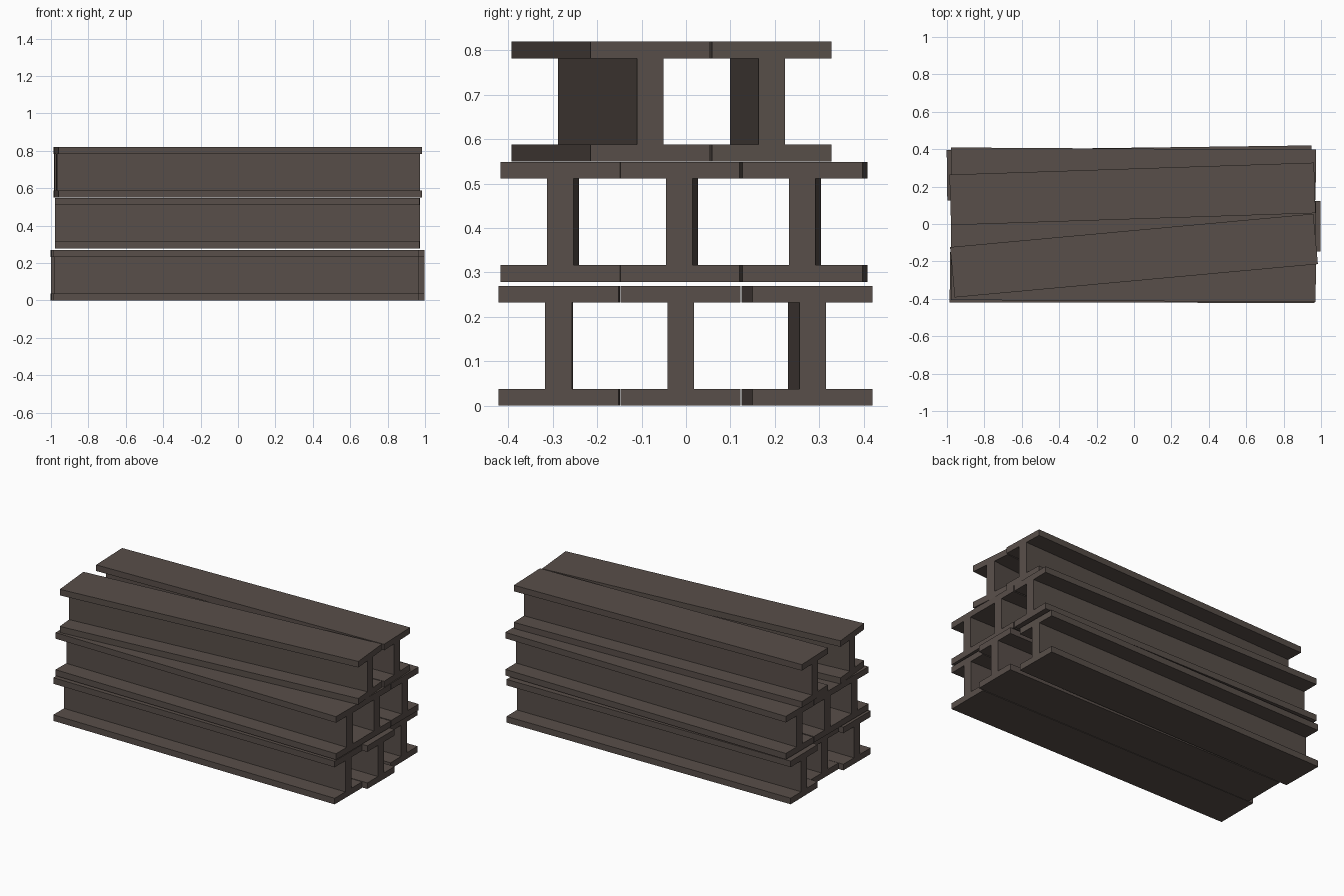
import bpy, bmesh, math
from mathutils import Matrix

if "Cube" in bpy.data.objects:
    bpy.data.objects.remove(bpy.data.objects["Cube"])

LENGTH, WIDTH, HEIGHT = 1.95, 0.27, 0.27
FLANGE, WEB = 0.038, 0.06

steel = bpy.data.materials.new("dark brown steel")
steel.diffuse_color = (0.098, 0.077, 0.067, 1)
steel.use_nodes = True
steel.node_tree.nodes["Principled BSDF"].inputs["Base Color"].default_value = steel.diffuse_color


def i_beam(name, x, y_left, y_right, z):
    """I-section extruded along x; y_left / y_right are its end centres."""
    w, t, h, f = WIDTH / 2, WEB / 2, HEIGHT, FLANGE
    half = [(w, 0), (w, f), (t, f), (t, h - f), (w, h - f), (w, h)]
    profile = half + [(-y, zz) for y, zz in reversed(half)]
    bm = bmesh.new()
    face = bm.faces.new([bm.verts.new((-LENGTH / 2, y, zz)) for y, zz in profile])
    ext = bmesh.ops.extrude_face_region(bm, geom=[face], use_keep_orig=True)
    verts = [g for g in ext["geom"] if isinstance(g, bmesh.types.BMVert)]
    bmesh.ops.translate(bm, verts=verts, vec=(LENGTH, 0, 0))
    bmesh.ops.recalc_face_normals(bm, faces=bm.faces)
    angle = math.asin((y_right - y_left) / LENGTH)
    bm.transform(Matrix.Translation((x, (y_left + y_right) / 2, z))
                 @ Matrix.Rotation(angle, 4, 'Z'))
    mesh = bpy.data.meshes.new(name)
    bm.to_mesh(mesh)
    bm.free()
    mesh.materials.append(steel)
    bpy.context.collection.objects.link(bpy.data.objects.new(name, mesh))


# Bottom layer
i_beam("bottom_beam_front", -0.01, -0.284, -0.287, 0)
i_beam("bottom_beam_middle", 0.023, -0.012, -0.012, 0)
i_beam("bottom_beam_back", -0.025, 0.26, 0.285, 0)

# Middle layer, all turned slightly
for part, y in (("front", -0.283), ("middle", -0.015), ("back", 0.262)):
    i_beam("middle_beam_" + part, -0.003, y + 0.012, y, 0.279)

# Top layer, loosely dropped beams
i_beam("top_beam_front", 0.0, -0.258, -0.08, 0.55)
i_beam("top_beam_back", -0.008, 0.129, 0.193, 0.55)
